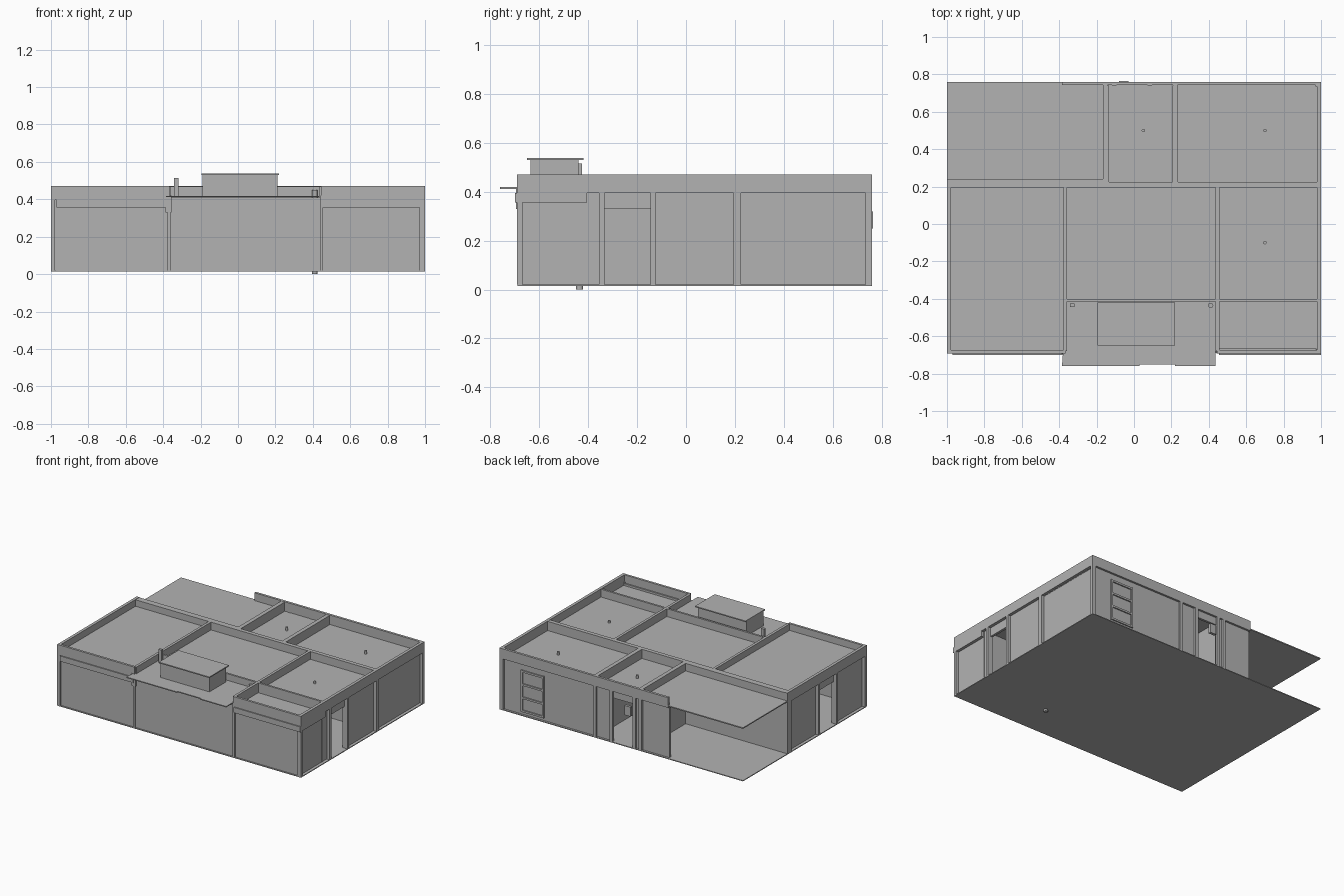
import bpy, bmesh

cube = bpy.data.objects.get("Cube")
if cube:
    bpy.data.objects.remove(cube)

grey = bpy.data.materials.new("plain grey")
grey.use_nodes = True
tone = (0.45, 0.45, 0.45, 1)
grey.diffuse_color = tone
grey.node_tree.nodes["Principled BSDF"].inputs["Base Color"].default_value = tone

FLOOR, EAVE, TOP = 0.02, 0.395, 0.47


def finish(name, bm):
    mesh = bpy.data.meshes.new(name)
    bmesh.ops.recalc_face_normals(bm, faces=bm.faces)
    bm.to_mesh(mesh)
    bm.free()
    mesh.materials.append(grey)
    obj = bpy.data.objects.new(name, mesh)
    bpy.context.collection.objects.link(obj)
    return obj


def box(name, x, y, z):
    bm = bmesh.new()
    bmesh.ops.create_cube(bm, size=1)
    for v in bm.verts:
        for i, (a, b) in enumerate((x, y, z)):
            v.co[i] = (a + b) / 2 + v.co[i] * (b - a)
    return finish(name, bm)


def prism(name, outline, z0, z1):
    bm = bmesh.new()
    face = bm.faces.new([bm.verts.new((x, y, z0)) for x, y in outline])
    extruded = bmesh.ops.extrude_face_region(bm, geom=[face])["geom"]
    for v in extruded:
        if isinstance(v, bmesh.types.BMVert):
            v.co.z = z1
    return finish(name, bm)


def pipe(name, x, y, z0, z1, radius):
    bm = bmesh.new()
    bmesh.ops.create_cone(bm, cap_ends=True, segments=12, radius1=radius,
                          radius2=radius, depth=z1 - z0)
    bmesh.ops.translate(bm, verts=bm.verts, vec=(x, y, (z0 + z1) / 2))
    return finish(name, bm)


# Ground slab
box("floor_slab", (-1, 1), (-0.69, 0.76), (0.014, FLOOR))

# Side walls with a doorway on each side
for side, s, back in (("left", 1, 0.74), ("right", -1, 0.24)):
    x = sorted((s * 0.96, s * 0.978))
    box(side + "_wall_front", x, (-0.68, -0.335), (FLOOR, EAVE))
    box(side + "_wall_back", x, (-0.145, back), (FLOOR, EAVE))
    box(side + "_lintel", x, (-0.335, -0.145), (0.33, EAVE))
    edge = sorted((s * 0.978, s))
    for i, y in enumerate((-0.68, -0.345, -0.135, 0.205)):
        box(f"{side}_post_{i}", edge, (y - 0.011, y + 0.011), (FLOOR, TOP))
    box(side + "_parapet", edge, (-0.69, back), (EAVE, TOP))

# Back wall with a doorway, running past the covered yard
back_y = (0.728, 0.745)
box("back_wall_left", (0.08, 0.975), back_y, (FLOOR, EAVE))
box("back_wall_right", (-0.385, -0.1), back_y, (FLOOR, EAVE))
box("back_lintel", (-0.1, 0.08), back_y, (0.34, EAVE))
box("back_parapet", (-0.385, 1), (0.742, 0.76), (EAVE, TOP))
for i, x in enumerate((0.22, 0.085, -0.105, -0.155)):
    box(f"back_post_{i}", (x - 0.012, x + 0.012), (0.74, 0.76), (FLOOR, TOP))
box("back_corner_post", (0.97, 1), (0.735, 0.76), (FLOOR, TOP))
box("door_lamp", (-0.08, -0.03), (0.745, 0.765), (0.25, 0.32))

# Window frame on the back wall
for i, x in enumerate((0.64, 0.815)):
    box(f"window_jamb_{i}", (x, x + 0.015), (0.744, 0.754), (0.04, 0.35))
for i in range(4):
    z = 0.04 + i * 0.098
    box(f"window_rail_{i}", (0.64, 0.83), (0.744, 0.754), (z, z + 0.014))

# Front walls, posts, ledges and parapets
box("front_wall", (-0.975, 0.975), (-0.682, -0.665), (FLOOR, 0.41))
for i, (x0, x1) in enumerate(((-1, -0.985), (-0.378, -0.362), (0.44, 0.455), (0.97, 1))):
    box(f"front_post_{i}", (x0, x1), (-0.692, -0.67), (FLOOR, 0.42))
box("front_post_cap", (-0.387, -0.355), (-0.696, -0.67), (0.33, 0.42))
box("front_right_ledge", (-0.97, -0.37), (-0.7, -0.67), (0.355, EAVE))
box("front_left_ledge", (0.455, 1), (-0.7, -0.405), (0.355, EAVE))
box("front_right_parapet", (-1, -0.365), (-0.692, -0.675), (EAVE, TOP))
box("front_left_parapet", (0.445, 1), (-0.692, -0.675), (EAVE, TOP))

# Inner walls rising through the roof
inner = {
    "cross": ((-1, 1), (0.195, 0.225)),
    "yard_front": ((-1, -0.15), (0.222, 0.24)),
    "yard_side": ((-0.165, -0.135), (0.205, 0.74)),
    "store": ((0.205, 0.235), (0.225, 0.74)),
    "hall_right": ((-0.378, -0.358), (-0.68, 0.2)),
    "hall_left": ((0.437, 0.457), (-0.68, 0.2)),
    "hall_front": ((-0.36, 0.98), (-0.415, -0.4)),
}
for name, (x, y) in inner.items():
    box(name + "_wall", x, y, (FLOOR, TOP - 0.002))

# Roof panels set below the parapets
roofs = {
    "right_room": ((-0.98, -0.37), (-0.68, 0.2), 0.42),
    "hall": ((-0.36, 0.44), (-0.41, 0.2), 0.41),
    "left_room": ((0.45, 0.98), (-0.41, 0.2), 0.41),
    "yard": ((-1, -0.15), (0.235, 0.76), 0.412),
    "back_middle": ((-0.14, 0.21), (0.22, 0.745), 0.40),
    "back_left": ((0.23, 0.98), (0.22, 0.745), 0.40),
}
for name, (x, y, z) in roofs.items():
    box(name + "_roof", x, y, (z - 0.008, z))

# Entrance canopy with a notched front edge
prism("canopy", [(-0.385, -0.76), (0.03, -0.76), (0.03, -0.75), (0.22, -0.75),
                 (0.22, -0.76), (0.435, -0.76), (0.435, -0.405), (-0.36, -0.405)],
      0.412, 0.419)

# Rooftop unit with an overhanging lid, chimney and drains
box("rooftop_unit", (-0.19, 0.21), (-0.635, -0.44), (0.415, 0.53))
box("rooftop_lid", (-0.195, 0.22), (-0.65, -0.42), (0.53, 0.538))
box("chimney", (-0.343, -0.317), (-0.445, -0.425), (0.415, 0.515))
pipe("canopy_drain", 0.41, -0.435, 0.41, 0.45, 0.014)
pipe("floor_drain", 0.41, -0.435, 0, FLOOR, 0.014)
for i, (x, y) in enumerate(((0.7, 0.5), (0.7, -0.1), (0.05, 0.5))):
    pipe(f"roof_vent_{i}", x, y, 0.395, 0.425, 0.009)
